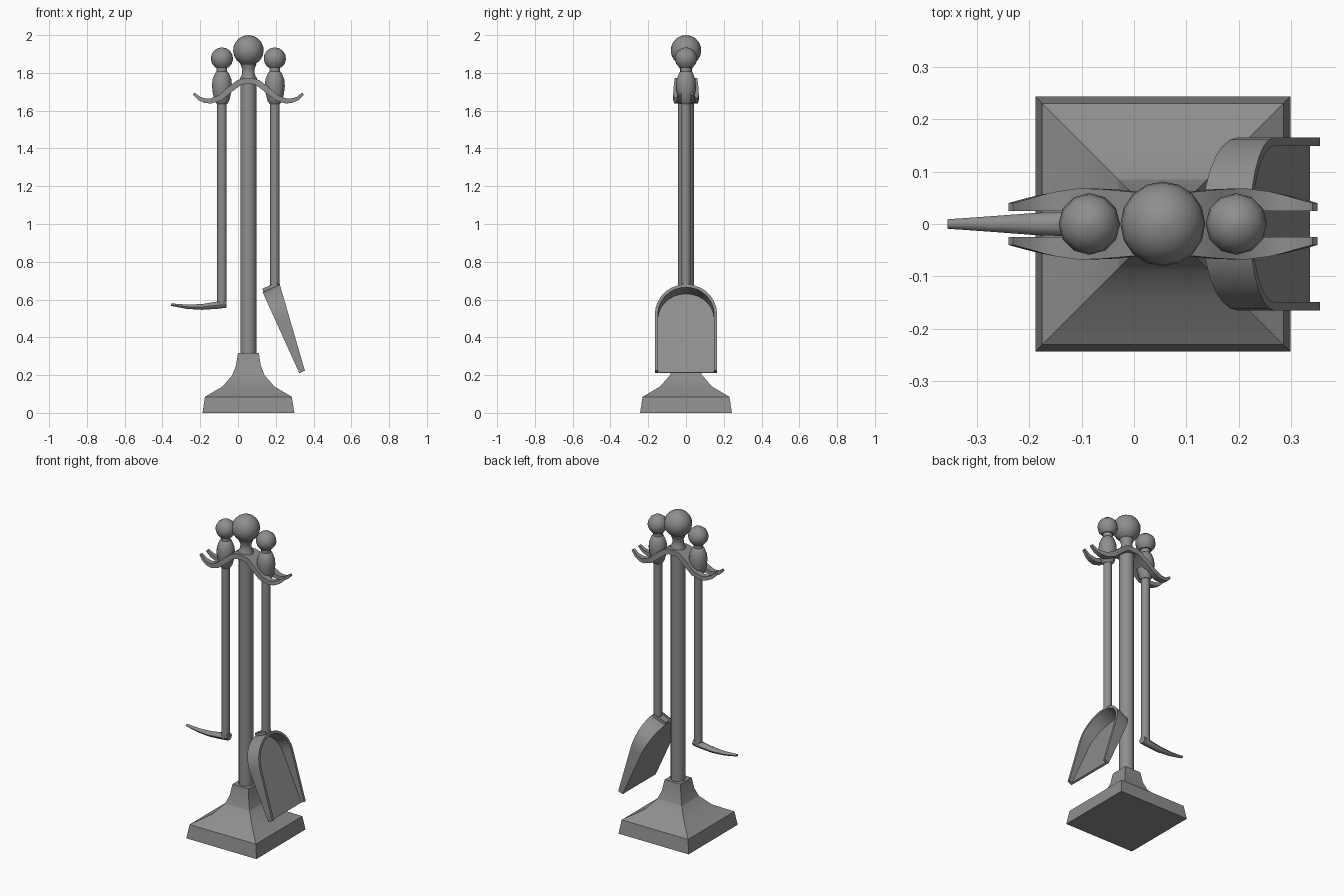
import bpy, bmesh, math
from mathutils import Vector

old = bpy.data.objects.get("Cube")
if old:
    bpy.data.objects.remove(old, do_unlink=True)

CX = 0.055            # stand axis
TOOL = 0.14           # tool distance from the axis

iron = bpy.data.materials.new("iron grey")
iron.use_nodes = True
iron.diffuse_color = (0.27, 0.27, 0.27, 1)
iron.node_tree.nodes["Principled BSDF"].inputs["Base Color"].default_value = (0.27, 0.27, 0.27, 1)


def loft(name, rings, angle=40):
    """Skin a list of equal-sized point rings and cap both ends."""
    bm = bmesh.new()
    loops = [[bm.verts.new(p) for p in ring] for ring in rings]
    n = len(loops[0])
    for a, b in zip(loops, loops[1:]):
        for i in range(n):
            j = (i + 1) % n
            bm.faces.new((a[i], a[j], b[j], b[i]))
    bm.faces.new(loops[0])
    bm.faces.new(loops[-1])
    bmesh.ops.recalc_face_normals(bm, faces=bm.faces)
    mesh = bpy.data.meshes.new(name)
    bm.to_mesh(mesh)
    bm.free()
    obj = bpy.data.objects.new(name, mesh)
    bpy.context.collection.objects.link(obj)
    mesh.materials.append(iron)
    bpy.ops.object.select_all(action='DESELECT')
    obj.select_set(True)
    bpy.context.view_layer.objects.active = obj
    bpy.ops.object.shade_smooth_by_angle(angle=math.radians(angle))
    return obj


def lathe(name, x, profile, sides=12, turn=0.0, angle=40):
    steps = [turn + math.tau * i / sides for i in range(sides)]
    return loft(name, [[(x + r * math.cos(t), r * math.sin(t), z) for t in steps]
                       for r, z in profile], angle)


def ball(r, z, start=30, rings=8):
    """Profile of a sphere, from an angle above its south pole to the top."""
    out = []
    for i in range(rings + 1):
        t = math.radians(start + (179 - start) * i / rings)
        out.append((r * math.sin(t), z - r * math.cos(t)))
    return out


# Square flared base
flare = [(0.243, 0), (0.23, 0.085), (0.137, 0.14), (0.085, 0.2), (0.066, 0.25), (0.055, 0.318)]
lathe("base", CX, [(r * math.sqrt(2), z) for r, z in flare], 4, math.pi / 4, 20)

# Central pole and finial
lathe("pole", CX, [(0.043, 0.31), (0.043, 1.75)])
lathe("finial", CX, [(0.046, 1.75), (0.045, 1.772), (0.034, 1.79), (0.032, 1.82), (0.042, 1.845)]
      + ball(0.081, 1.919), 16)

# Forked hanger: mirrored wavy arms, given as distance, height, outer y, thickness
wave = [(0.29, 1.69, 0.04, 0.014), (0.26, 1.664, 0.048, 0.02), (0.23, 1.653, 0.056, 0.024),
        (0.2, 1.651, 0.062, 0.027), (0.15, 1.668, 0.068, 0.03), (0.1, 1.71, 0.066, 0.032),
        (0.05, 1.748, 0.061, 0.032), (0.025, 1.756, 0.059, 0.032)]
path = [(-d, z, y, t) for d, z, y, t in wave] + [(d, z, y, t) for d, z, y, t in reversed(wave)]


def strip(name, pts, y_range):
    rings = []
    for i, (x, z, y, t) in enumerate(pts):
        a, b = pts[max(i - 1, 0)], pts[min(i + 1, len(pts) - 1)]
        n = Vector((a[1] - b[1], b[0] - a[0])).normalized() * t / 2
        y0, y1 = y_range(y)
        rings.append([(CX + x + s * n.x, yy, z + s * n.y)
                      for s, yy in ((1, y0), (1, y1), (-1, y1), (-1, y0))])
    loft(name, rings)


strip("hanger_front", path, lambda y: (-y, -0.025))
strip("hanger_back", path, lambda y: (0.025, y))
strip("hanger_middle", [p for p in path if abs(p[0]) <= 0.1], lambda y: (-0.025, 0.025))

# Tool handles and shafts
grip = [(0.027, 1.635), (0.038, 1.65), (0.048, 1.69), (0.053, 1.73), (0.05, 1.765),
        (0.036, 1.8), (0.028, 1.807), (0.028, 1.83)]
for tool, side, end in (("poker", -1, 0.57), ("shovel", 1, 0.665)):
    x = CX + side * TOOL
    lathe(tool + "_handle", x, grip + ball(0.059, 1.876, 38, 6), 12)
    lathe(tool + "_shaft", x, [(0.025, end), (0.025, 1.65)], 10)

# Poker hook, tapering to the left
hook = [(-0.06, 0.578, 0.025, 0.022), (-0.11, 0.57, 0.024, 0.02), (-0.19, 0.561, 0.021, 0.016),
        (-0.27, 0.562, 0.015, 0.012), (-0.355, 0.573, 0.009, 0.007)]
loft("poker_hook", [[(x, ry * math.cos(math.tau * i / 10), z + rz * math.sin(math.tau * i / 10))
                     for i in range(10)] for x, z, ry, rz in hook])

# Shovel pan: tilted floor plate with an arched wall that gets lower toward the lip
origin = Vector((0.13, 0, 0.64))
down = Vector((0.413, 0, -0.911))
out = Vector((0.911, 0, 0.413))
LENGTH, HALF, WALL = 0.472, 0.165, 0.016


def outline(r):
    """Arch of radius r, open at the lip; returns (u, y) pairs."""
    arc = [(HALF - r * math.sin(math.pi * i / 14), r * math.cos(math.pi * i / 14)) for i in range(15)]
    return [(LENGTH, r)] + arc + [(LENGTH, -r)]


def pan_point(u, y, h):
    return origin + down * u + out * h + Vector((0, y, 0))


def rim(u):
    return 0.1 - 0.068 * u / LENGTH


outer, inner = outline(HALF), outline(HALF - WALL)
loft("shovel_floor", [[pan_point(u, y, h) for u, y in outer] for h in (0, 0.012)])
loft("shovel_wall", [[pan_point(*a, 0), pan_point(*a, rim(a[0])),
                      pan_point(*b, rim(b[0])), pan_point(*b, 0)] for a, b in zip(outer, inner)], 30)

# Small socket joining the shaft to the pan
loft("shovel_socket", [[pan_point(u, y, h) for u, y in ((-0.016, w), (0.01, w), (0.01, -w), (-0.016, -w))]
                       for h, w in ((0.005, 0.018), (0.09, 0.027))])
